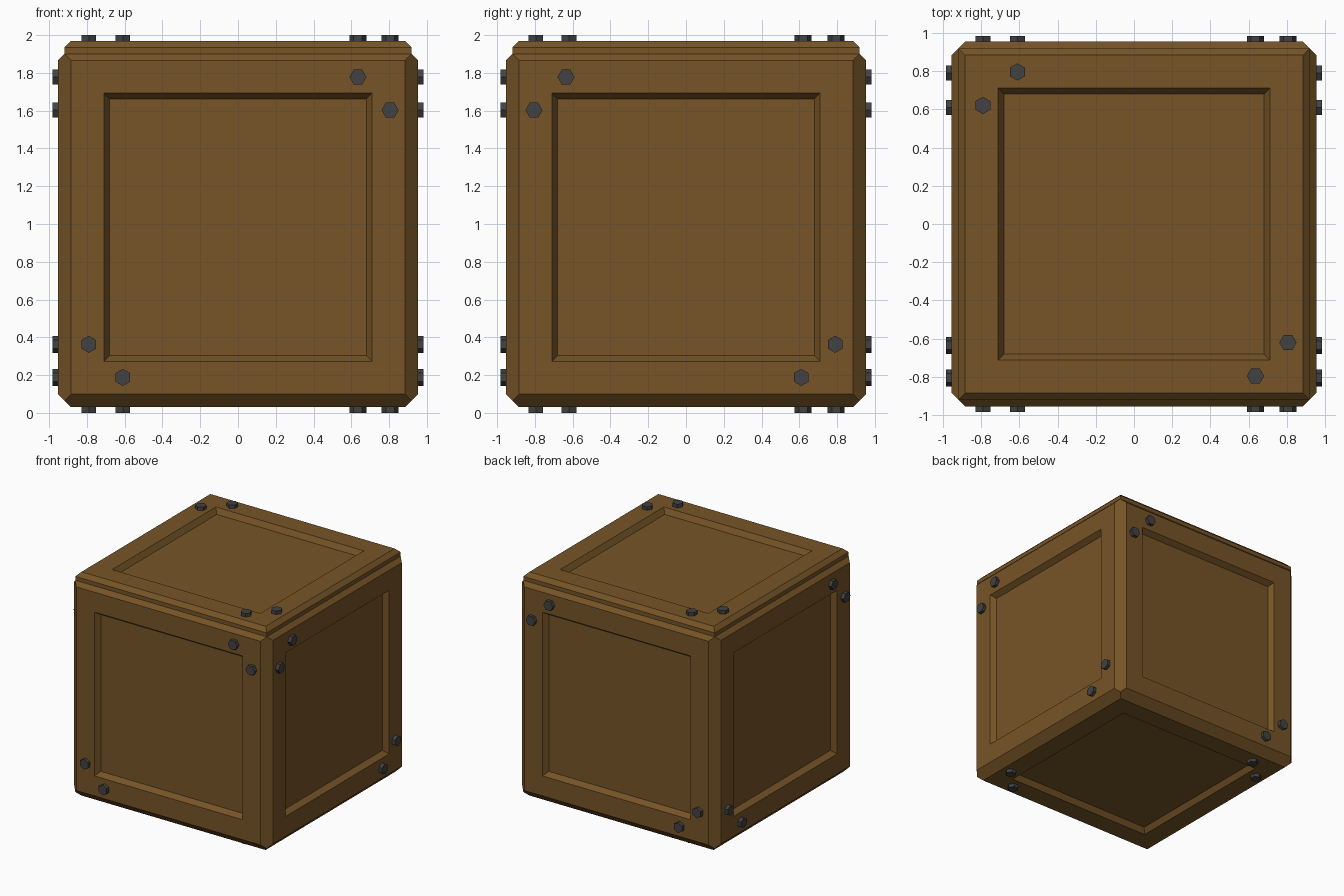
import bpy
import bmesh
from math import cos, sin, pi
from mathutils import Vector

cube = bpy.data.objects.get("Cube")
if cube:
    bpy.data.objects.remove(cube)

CENTRE = Vector((0, 0, 0.983))
EDGE = 0.918        # half width of every panel
CHAMFER = 0.035
FACE = EDGE + CHAMFER
RAISE = 0.034       # the lid sits higher than the other panels
BOLT_RADIUS = 0.045
BOLT_HEIGHT = 0.03


def material(name, colour):
    mat = bpy.data.materials.new(name)
    mat.use_nodes = True
    mat.diffuse_color = (*colour, 1)
    mat.node_tree.nodes["Principled BSDF"].inputs["Base Color"].default_value = (*colour, 1)
    return mat


wood = material("brown_wood", (0.181, 0.089, 0.02))
iron = material("dark_iron", (0.054, 0.054, 0.056))


def loft(name, rings, mat):
    """Skin a stack of equal rings into a closed flat-shaded solid."""
    bm = bmesh.new()
    loops = [[bm.verts.new(p) for p in ring] for ring in rings]
    for a, b in zip(loops, loops[1:]):
        for i in range(len(a)):
            j = (i + 1) % len(a)
            bm.faces.new((a[i], a[j], b[j], b[i]))
    bm.faces.new(loops[0])
    bm.faces.new(loops[-1])
    bmesh.ops.recalc_face_normals(bm, faces=bm.faces)
    mesh = bpy.data.meshes.new(name)
    bm.to_mesh(mesh)
    bm.free()
    mesh.materials.append(mat)
    obj = bpy.data.objects.new(name, mesh)
    bpy.context.collection.objects.link(obj)


def build_side(name, u, v, n, lift=0.0):
    u, v, n = Vector(u), Vector(v), Vector(n)

    def place(a, b, c):
        return CENTRE + u * a + v * b + n * c

    def square(h, c):
        return [place(a * h, b * h, c) for a, b in ((-1, -1), (1, -1), (1, 1), (-1, 1))]

    # Chamfered panel with a sloped recess
    top = FACE + lift
    profile = [(0.85, 0.85), (EDGE, EDGE), (EDGE, top - CHAMFER),
               (EDGE - CHAMFER, top), (0.71, top), (0.68, top - 0.045)]
    if not lift:
        profile.pop(2)
    loft(name + "_panel", [square(h, c) for h, c in profile], wood)

    # Two hexagonal bolts in each of two opposite corners
    bolts = [(0.635, 0.795, 0), (0.805, 0.62, 0),
             (-0.79, -0.62, pi / 2), (-0.61, -0.795, pi / 2)]
    for k, (a, b, turn) in enumerate(bolts, 1):
        rings = [[place(a + BOLT_RADIUS * cos(turn + i * pi / 3),
                        b + BOLT_RADIUS * sin(turn + i * pi / 3), c) for i in range(6)]
                 for c in (top - 0.02, top + BOLT_HEIGHT)]
        loft(f"{name}_bolt_{k}", rings, iron)


X, Y, Z = (1, 0, 0), (0, 1, 0), (0, 0, 1)
NX, NY, NZ = (-1, 0, 0), (0, -1, 0), (0, 0, -1)

build_side("front", X, Z, NY)
build_side("back", X, Z, Y)
build_side("left", NY, Z, X)
build_side("right", NY, Z, NX)
build_side("bottom", X, NY, NZ)
build_side("lid", X, NY, Z, RAISE)
